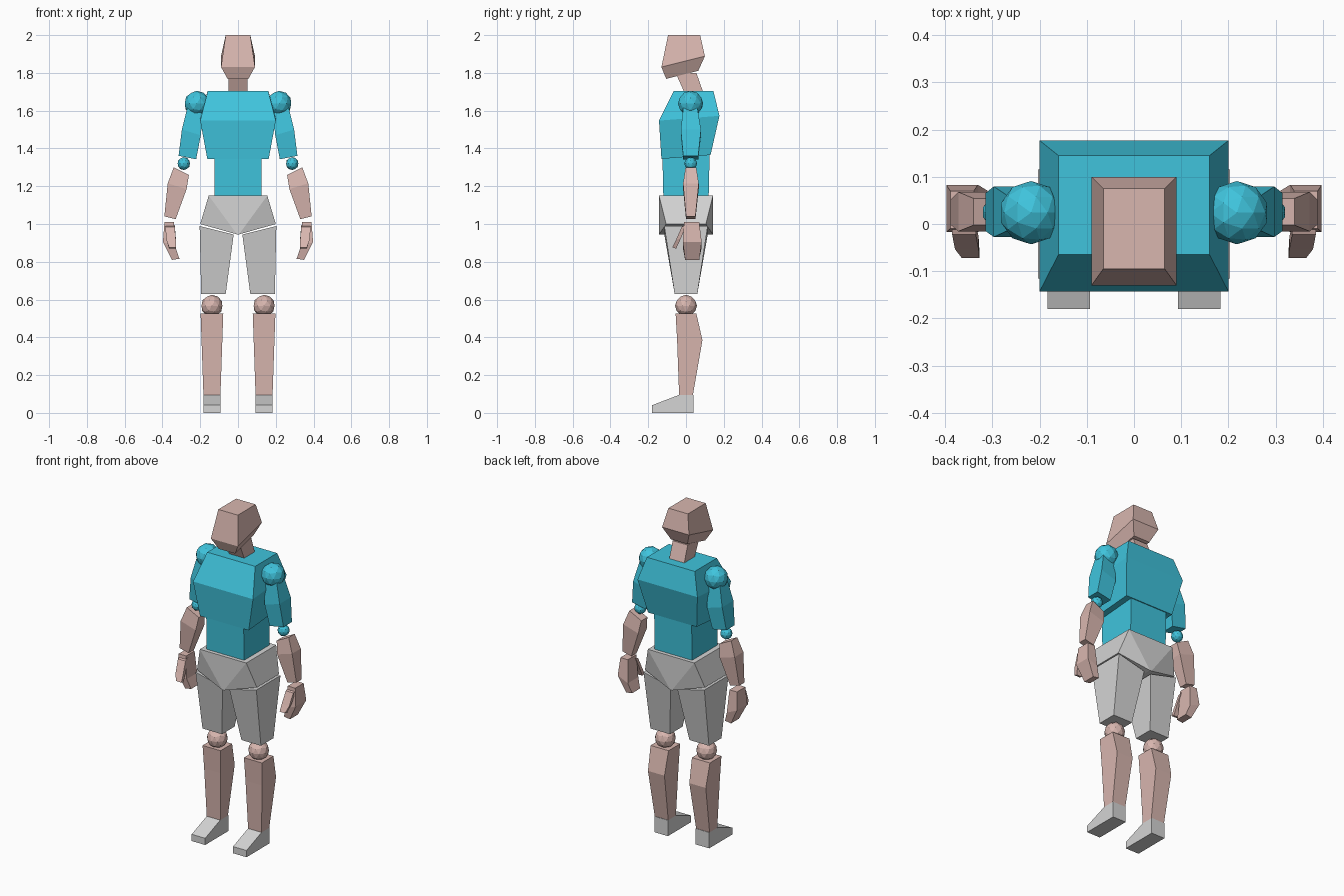
import bpy
import bmesh
from mathutils import Vector

if "Cube" in bpy.data.objects:
    bpy.data.objects.remove(bpy.data.objects["Cube"])


def material(name, red, green, blue):
    mat = bpy.data.materials.new(name)
    mat.use_nodes = True
    colour = (red, green, blue, 1)
    mat.diffuse_color = colour
    shader = mat.node_tree.nodes["Principled BSDF"]
    shader.inputs["Base Color"].default_value = colour
    return mat


skin = material("skin pink", red=0.69, green=0.47, blue=0.43)
shirt = material("shirt blue", red=0.05, green=0.55, blue=0.72)
grey = material("light grey", red=0.66, green=0.66, blue=0.66)


def finish(bm, name, mat):
    bmesh.ops.recalc_face_normals(bm, faces=bm.faces)
    mesh = bpy.data.meshes.new(name)
    bm.to_mesh(mesh)
    bm.free()
    mesh.materials.append(mat)
    bpy.context.collection.objects.link(bpy.data.objects.new(name, mesh))


def ring(z, width, depth, x=0, y=0, lean=0, pitch=0):
    """Rectangular section; lean and pitch are its slopes along x and y."""
    corners = []
    for across, along in ((-1, -1), (1, -1), (1, 1), (-1, 1)):
        dx = across * width / 2
        dy = along * depth / 2
        corners.append(Vector((x + dx, y + dy, z + lean * dx + pitch * dy)))
    return corners


def block(name, mat, *rings, side=1):
    """Skin a stack of rings with flat faces and close both ends."""
    bm = bmesh.new()
    loops = []
    for corners in rings:
        loops.append([bm.verts.new((side * p.x, p.y, p.z)) for p in corners])
    for upper, lower in zip(loops, loops[1:]):
        for i in range(len(upper)):
            bm.faces.new((upper[i - 1], upper[i], lower[i], lower[i - 1]))
    bm.faces.new(loops[0])
    bm.faces.new(loops[-1])
    finish(bm, name, mat)


def ball(name, mat, radius, x, y, z):
    bm = bmesh.new()
    bmesh.ops.create_icosphere(bm, subdivisions=2, radius=radius)
    bmesh.ops.translate(bm, verts=bm.verts, vec=(x, y, z))
    finish(bm, name, mat)


# Head, neck and torso
block("head", skin,
      ring(z=2, width=0.13, depth=0.17, y=-0.01),
      ring(z=1.86, width=0.18, depth=0.23, y=-0.015, pitch=0.25),
      ring(z=1.79, width=0.11, depth=0.17, y=-0.02, pitch=0.25))
block("neck", skin,
      ring(z=1.8, width=0.1, depth=0.11),
      ring(z=1.7, width=0.1, depth=0.1, y=0.04))
block("chest", shirt,
      ring(z=1.705, width=0.32, depth=0.21, y=0.04),
      ring(z=1.56, width=0.4, depth=0.32, y=0.017, pitch=0.08),
      ring(z=1.355, width=0.325, depth=0.26, pitch=0.08))
block("waist", shirt,
      ring(z=1.37, width=0.25, depth=0.25),
      ring(z=1.145, width=0.25, depth=0.24))

# Pelvis: flared block with a low central ridge
bm = bmesh.new()
for corners in (ring(z=1.15, width=0.31, depth=0.285),
                ring(z=1, width=0.4, depth=0.21),
                ring(z=0.945, width=0.01, depth=0.285)):
    for corner in corners:
        bm.verts.new(corner)
bmesh.ops.convex_hull(bm, input=bm.verts)
bmesh.ops.dissolve_limit(bm, angle_limit=0.02, verts=bm.verts, edges=bm.edges)
finish(bm, "pelvis", grey)

for label, side in (("left", 1), ("right", -1)):
    # Leg
    block(label + "_thigh", grey,
          ring(z=0.967, width=0.18, depth=0.23, x=0.113, lean=0.25),
          ring(z=0.63, width=0.13, depth=0.12, x=0.13),
          side=side)
    ball(label + "_knee", skin, radius=0.058, x=side * 0.138, y=0, z=0.567)
    block(label + "_shin", skin,
          ring(z=0.525, width=0.12, depth=0.11, x=0.138),
          ring(z=0.385, width=0.11, depth=0.134, x=0.138, y=0.02),
          ring(z=0.095, width=0.09, depth=0.073, x=0.138),
          side=side)
    block(label + "_foot", grey,
          ring(z=0.095, width=0.09, depth=0.075, x=0.138),
          ring(z=0.068, width=0.09, depth=0.22, x=0.138, y=-0.07, pitch=0.25),
          ring(z=0, width=0.09, depth=0.22, x=0.138, y=-0.07),
          side=side)

    # Arm
    ball(label + "_shoulder", shirt, radius=0.067, x=side * 0.218, y=0.024, z=1.638)
    block(label + "_upper_arm", shirt,
          ring(z=1.6, width=0.083, depth=0.075, x=0.227, y=0.023, lean=0.35),
          ring(z=1.485, width=0.1, depth=0.107, x=0.247, y=0.026, lean=0.3),
          ring(z=1.352, width=0.093, depth=0.08, x=0.268, y=0.025, lean=0.2),
          side=side)
    ball(label + "_elbow", shirt, radius=0.034, x=side * 0.287, y=0.025, z=1.32)
    block(label + "_forearm", skin,
          ring(z=1.28, width=0.08, depth=0.057, x=0.3, y=0.026, lean=0.5),
          ring(z=1.2, width=0.1, depth=0.083, x=0.322, y=0.026, lean=0.3),
          ring(z=1.033, width=0.06, depth=0.05, x=0.36, y=0.025, lean=0.25),
          side=side)
    block(label + "_hand", skin,
          ring(z=1.01, width=0.05, depth=0.08, x=0.364, y=0.03),
          ring(z=0.89, width=0.067, depth=0.1, x=0.364, y=0.033, lean=0.45),
          ring(z=0.813, width=0.04, depth=0.075, x=0.33, y=0.033, lean=-0.15),
          side=side)
    block(label + "_thumb", skin,
          ring(z=0.99, width=0.05, depth=0.025, x=0.36, y=-0.01, pitch=0.4),
          ring(z=0.92, width=0.05, depth=0.027, x=0.354, y=-0.04, pitch=0.4),
          ring(z=0.873, width=0.037, depth=0.02, x=0.346, y=-0.062, pitch=-0.3),
          side=side)
